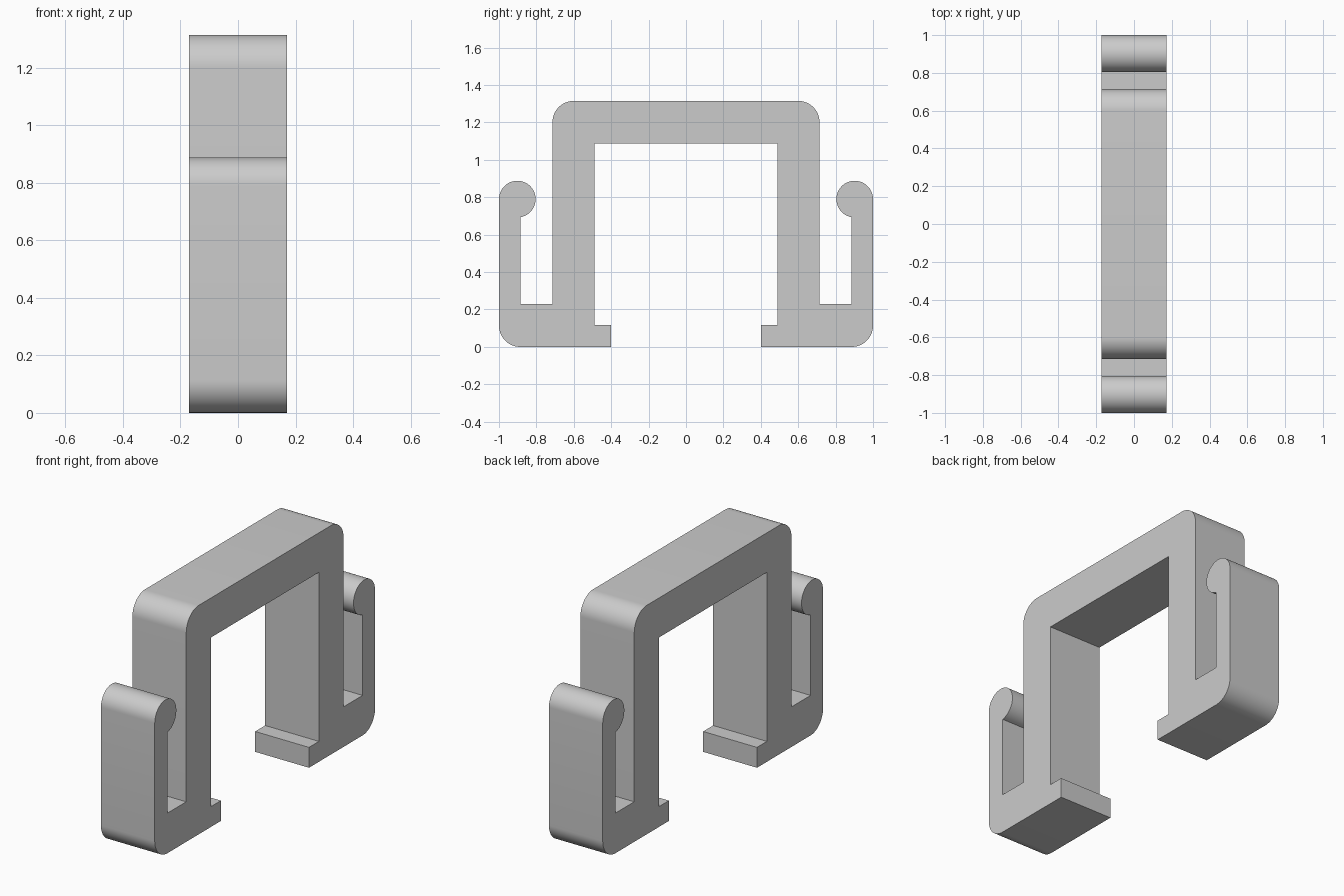
import bpy
import bmesh
from math import cos, sin, radians

cube = bpy.data.objects.get("Cube")
if cube:
    bpy.data.objects.remove(cube, do_unlink=True)

HALF_WIDTH = 0.171

grey = bpy.data.materials.new("light grey plastic")
grey.use_nodes = True
colour = (0.6, 0.6, 0.6, 1)
grey.diffuse_color = colour
grey.node_tree.nodes["Principled BSDF"].inputs["Base Color"].default_value = colour


def arc(cy, cz, r, start, end, steps):
    """Points on a circular arc in the y-z plane, angles in degrees."""
    angles = [radians(start + (end - start) * i / steps) for i in range(steps + 1)]
    return [(cy + r * cos(a), cz + r * sin(a)) for a in angles]


# Half of the clip outline, from the inside of the arch round to its top
half = [(0.49, 1.088), (0.49, 0.117), (0.40, 0.117), (0.40, 0)]   # leg and foot lip
half += arc(0.886, 0.114, 0.114, -90, 0, 16)                      # rounded heel
half += arc(0.902, 0.79, 0.098, 0, 260, 40)                       # hook bead
half += [(0.886, 0.23), (0.714, 0.23)]                            # hook slot
half += arc(0.60, 1.201, 0.114, 0, 90, 16)                        # arch shoulder

# Mirror the outline and extrude it across the width
outline = half + [(-y, z) for y, z in reversed(half)]
bm = bmesh.new()
face = bm.faces.new([bm.verts.new((-HALF_WIDTH, y, z)) for y, z in outline])
side = bmesh.ops.extrude_face_region(bm, geom=[face])
moved = [v for v in side["geom"] if isinstance(v, bmesh.types.BMVert)]
bmesh.ops.translate(bm, verts=moved, vec=(2 * HALF_WIDTH, 0, 0))
bmesh.ops.recalc_face_normals(bm, faces=bm.faces)

mesh = bpy.data.meshes.new("double_hook_clip")
bm.to_mesh(mesh)
bm.free()
mesh.materials.append(grey)
clip = bpy.data.objects.new("double_hook_clip", mesh)
bpy.context.collection.objects.link(clip)

# Smooth the rounded corners and keep the edges sharp
bpy.ops.object.select_all(action='DESELECT')
clip.select_set(True)
bpy.context.view_layer.objects.active = clip
bpy.ops.object.shade_smooth_by_angle(angle=radians(30))
